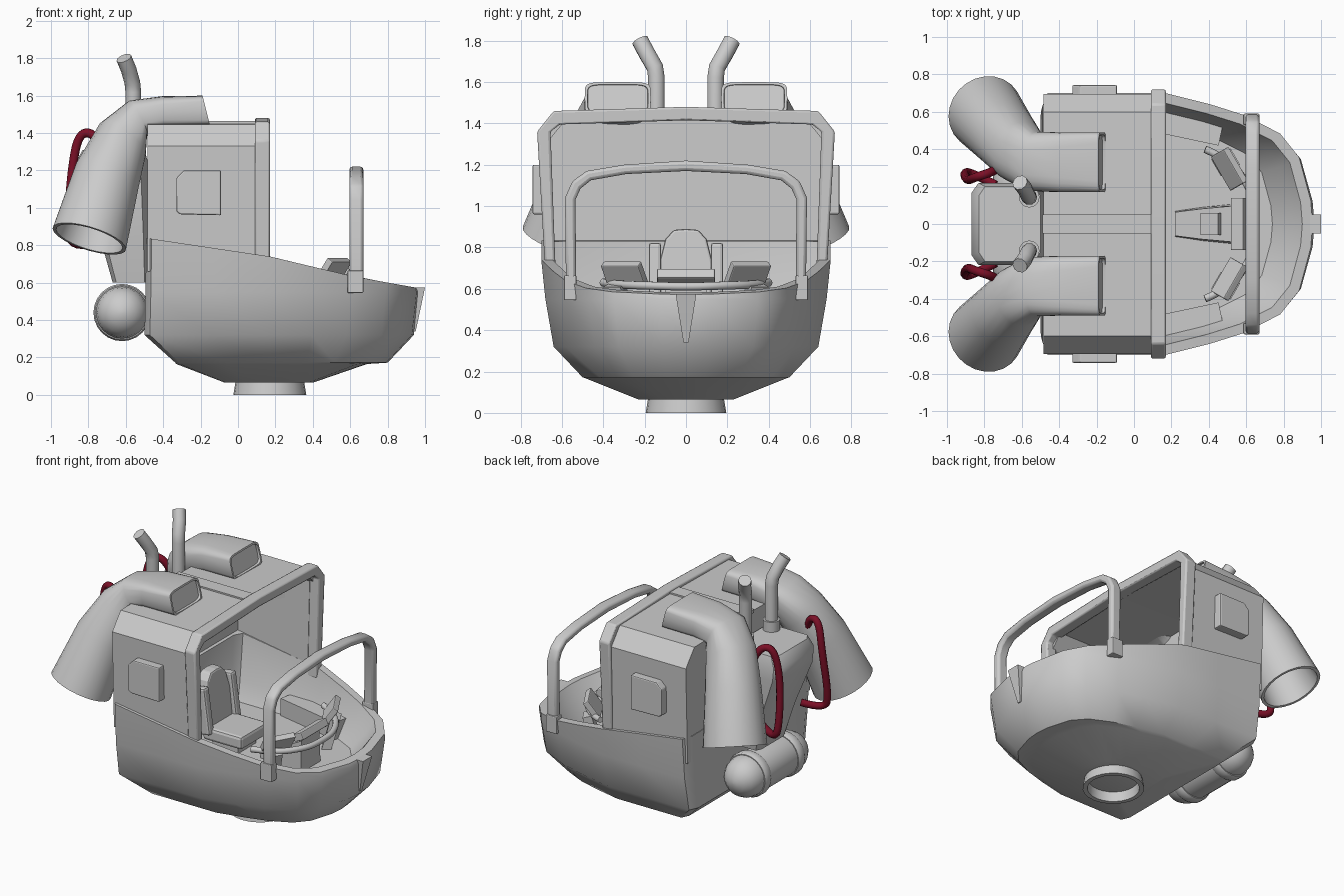
import bpy, bmesh, math
from mathutils import Vector

if "Cube" in bpy.data.objects:
    bpy.data.objects.remove(bpy.data.objects["Cube"])


def finish(name, bm, smooth=None, bevel=0):
    bmesh.ops.recalc_face_normals(bm, faces=bm.faces)
    me = bpy.data.meshes.new(name)
    bm.to_mesh(me)
    bm.free()
    ob = bpy.data.objects.new(name, me)
    bpy.context.collection.objects.link(ob)
    if bevel:
        m = ob.modifiers.new("bevel", 'BEVEL')
        m.width, m.segments, m.limit_method = bevel, 2, 'ANGLE'
    if smooth:
        bpy.ops.object.select_all(action='DESELECT')
        ob.select_set(True)
        bpy.context.view_layer.objects.active = ob
        bpy.ops.object.shade_smooth_by_angle(angle=math.radians(smooth))
    return ob


def loft(name, rings, smooth=None, bevel=0, closed=False):
    """Skin equal-sized rings; cap the ends unless closed into a loop."""
    bm = bmesh.new()
    vs = [[bm.verts.new(p) for p in r] for r in rings]
    n = len(vs[0])
    pairs = list(zip(vs, vs[1:])) + ([(vs[-1], vs[0])] if closed else [])
    for a, b in pairs:
        for i in range(n):
            bm.faces.new((a[i], a[(i + 1) % n], b[(i + 1) % n], b[i]))
    if not closed:
        bm.faces.new(vs[0])
        bm.faces.new(vs[-1])
    return finish(name, bm, smooth, bevel)


def box(name, loc, size, rot=(0, 0, 0), bevel=0):
    bm = bmesh.new()
    bmesh.ops.create_cube(bm, size=1)
    bmesh.ops.scale(bm, vec=size, verts=bm.verts)
    ob = finish(name, bm, None, bevel)
    ob.location = loc
    ob.rotation_euler = [math.radians(a) for a in rot]
    return ob


def mirrored(half):
    """Half profile (y, z) from the +y foot to the centre -> full arch."""
    return half + [(-y, z) for y, z in reversed(half) if y > 0]


def arch(name, outer, inner, x0, x1, bevel):
    rings = [[(x0, *o), (x1, *o), (x1, *i), (x0, *i)]
             for o, i in zip(mirrored(outer), mirrored(inner))]
    return loft(name, rings, 35, bevel)


def tube(name, pts, r, order=3, color=None):
    cu = bpy.data.curves.new(name, 'CURVE')
    cu.dimensions, cu.bevel_depth, cu.bevel_resolution, cu.use_fill_caps = '3D', r, 3, True
    sp = cu.splines.new('NURBS' if order > 2 else 'POLY')
    sp.points.add(len(pts) - 1)
    for p, c in zip(sp.points, pts):
        p.co = (*c, 1)
    if order > 2:
        sp.order_u, sp.use_endpoint_u, sp.resolution_u = order, True, 6
    ob = bpy.data.objects.new(name, cu)
    bpy.context.collection.objects.link(ob)
    bpy.ops.object.select_all(action='DESELECT')
    ob.select_set(True)
    bpy.context.view_layer.objects.active = ob
    bpy.ops.object.convert(target='MESH')
    ob = bpy.context.object
    bpy.ops.object.shade_smooth_by_angle(angle=math.radians(40))
    if color:
        ob.data.materials.clear()
        ob.data.materials.append(color)
    return ob


def section(c, t, a, b, n, s=1, count=24):
    """Superellipse ring around c, across direction t; s mirrors it in y."""
    c, t = Vector(c), Vector(t).normalized()
    up = Vector((-1, 0, 1))
    v = (up - t * up.dot(t)).normalized()
    u = v.cross(t)
    ring = []
    for i in range(count):
        w = 2 * math.pi * i / count
        k, q = math.cos(w), math.sin(w)
        p = c + u * a * math.copysign(abs(k) ** (2 / n), k) + v * b * math.copysign(abs(q) ** (2 / n), q)
        ring.append((p.x, p.y * s, p.z))
    return ring


def lathe(name, prof, centre, axis='Z', count=24, closed=False):
    cx, cy, cz = centre
    rings = []
    for r, h in prof:
        ws = [2 * math.pi * i / count for i in range(count)]
        rings.append([(cx + r * math.cos(w), cy + r * math.sin(w), cz + h) if axis == 'Z'
                      else (cx + r * math.cos(w), cy + h, cz + r * math.sin(w)) for w in ws])
    return loft(name, rings, 40, closed=closed)


# Hull: one plan outline scaled through several levels, then back down inside
PLAN = [(0, 0), (0, .9), (.02, 1), (.25, 1), (.455, 1), (.62, .915), (.75, .83),
        (.88, .69), (.95, .51), (.993, .18), (1, 0)]


def sheer(x):
    ks = [(-.5, .84), (.17, .74), (.63, .63), (.97, .57)]
    for (xa, za), (xb, zb) in zip(ks, ks[1:]):
        if x <= xb:
            break
    return za + (zb - za) * (x - xa) / (xb - xa)


def level(x0, x1, w, z=None):
    full = PLAN + [(a, -b) for a, b in PLAN[-2:0:-1]]
    pts = [(x0 + a * (x1 - x0), b * w) for a, b in full]
    return [(x, y, sheer(x) if z is None else z) for x, y in pts]


loft("hull", [level(-.07, .4, .23, .065), level(-.33, .69, .48, .165), level(-.335, .8, .5, .172),
              level(-.5, .94, .64, .32), level(-.495, .965, .68, .55), level(-.49, .955, .7),
              level(-.44, .9, .645), level(-.43, .85, .6, .52), level(-.4, .74, .54, .4)], 38)
loft("bow_wedge", [[(.9, -h, z), (x, -h, z), (x, h, z), (.9, h, z)]
                   for x, h, z in [(.95, .012, .34), (.98, .035, .48), (1, .05, .575)]])
lathe("base_ring", [(.195, 0), (.18, .09), (.155, .09), (.165, 0)], (.17, 0, 0), closed=True)
box("keel_plate", (.17, 0, .075), (.3, .16, .02))

# Cabin shell: extruded roof profile, open at the front and underneath
bm = bmesh.new()
prof = mirrored([(.675, .66), (.695, 1.33), (.6, 1.445), (.0, 1.455)])
back, front = ([bm.verts.new((x, *p)) for p in prof] for x in (-.485, .12))
bm.faces.new(back)
for i in range(len(prof) - 1):
    bm.faces.new((back[i], back[i + 1], front[i + 1], front[i]))
cabin = finish("cabin", bm)
m = cabin.modifiers.new("thickness", 'SOLIDIFY')
m.thickness, m.offset = .035, -1
arch("cabin_front_frame", [(.68, .67), (.72, 1.36), (.64, 1.46), (0, 1.48)],
     [(.63, .67), (.655, 1.36), (.61, 1.395), (0, 1.415)], .09, .17, .01)
box("roof_rib", (-.2, 0, 1.452), (.58, .1, .025))
arch("roll_bar", [(.58, .58), (.585, 1.04), (.55, 1.12), (.48, 1.17), (.3, 1.2), (0, 1.22)],
     [(.53, .58), (.535, 1.03), (.51, 1.085), (.46, 1.125), (.29, 1.155), (0, 1.17)], .595, .67, .015)

for s in (1, -1):
    side = "left" if s > 0 else "right"
    box(side + "_bar_bracket", (.628, s * .56, .605), (.085, .06, .12), bevel=.006)
    # Side hatch with two clipped corners
    hatch = [(-.09, .96), (-.09, 1.2), (-.29, 1.2), (-.33, 1.16), (-.33, .98), (-.31, .965)]
    loft(side + "_hatch", [[(x, s * .66, z) for x, z in hatch], [(x, s * .742, z) for x, z in hatch]],
         bevel=.008)

    # Air duct: squared intake on the roof sweeping to a round outlet
    d = (-.28, .3, -.9)
    path = [((-.185, .33, 1.52), (-1, 0, -.25), .145, .068, 6),
            ((-.17, .33, 1.52), (-1, 0, -.25), .147, .07, 6),
            ((-.17, .33, 1.52), (-1, 0, -.25), .16, .082, 6),
            ((-.4, .33, 1.512), (-1, 0, -.05), .16, .085, 4),
            ((-.54, .335, 1.475), (-.9, .15, -.45), .16, .105, 3),
            ((-.62, .39, 1.36), (-.6, .35, -.8), .165, .15, 2.3),
            ((-.7, .48, 1.17), (-.35, .33, -.9), .18, .18, 2),
            ((-.795, .595, .835), d, .205, .205, 2), ((-.795, .595, .835), d, .185, .185, 2),
            ((-.735, .53, 1.03), d, .165, .165, 2)]
    loft(side + "_duct", [section(*p, s=s) for p in path], 40)

    # Exhaust stack
    tube(side + "_exhaust", [(-.56, s * .143, 1.2), (-.56, s * .143, 1.62), (-.565, s * .15, 1.67),
                             (-.585, s * .19, 1.74), (-.61, s * .222, 1.8)], .042, 2)
    lathe(side + "_exhaust_collar", [(.055, 0), (.055, .1)], (-.56, s * .143, 1.28), count=16)

    # Control screen, its arm and the ledge beside the seat
    box(side + "_screen", (.51, s * .295, .665), (.04, .21, .14), (0, 35, 30 * s), .006)
    box(side + "_screen_arm", (.49, s * .33, .5), (.06, .1, .24), (0, 15, 30 * s))
    box(side + "_side_ledge", (.22, s * .53, .46), (.5, .12, .12), (0, 0, -12 * s))
    box(side + "_seat_bolster", (-.16, s * .15, .66), (.09, .06, .32), (0, -8, 0), .015)

# Red hoses between ducts and engine
red = bpy.data.materials.new("hose_red")
red.diffuse_color = (.2, .005, .02, 1)
red.use_nodes = True
red.node_tree.nodes["Principled BSDF"].inputs["Base Color"].default_value = red.diffuse_color
for s in (1, -1):
    tube("hose", [(-.71, s * .31, 1.26), (-.75, s * .28, 1.39), (-.85, s * .25, 1.41), (-.89, s * .23, 1.2),
                  (-.91, s * .27, .9), (-.88, s * .28, .78), (-.74, s * .21, .82)], .024, 3, red)

# Rear engine housing
eng = [(-.67, -.48, .16, .6), (-.74, -.48, .2, .85), (-.86, -.48, .22, 1.15),
       (-.87, -.48, .22, 1.24), (-.83, -.5, .2, 1.31)]
loft("engine", [[((a + b) / 2 + (b - a) / 2 * x, h * y, z) for x, y in
                 [(-1, -.75), (-.8, -1), (.8, -1), (1, -.75), (1, .75), (.8, 1), (-.8, 1), (-1, .75)]]
                for a, b, h, z in eng], 35)

# Capsule tank with end bands
R, L = .145, .22
cap = [(R * math.cos(t), L + R * math.sin(t)) for t in [math.radians(a) for a in (0, 20, 40, 60, 78, 88)]]
lathe("tank", [(r * .96, -h) for r, h in reversed(cap)] + [(r * .96, h) for r, h in cap],
      (-.62, 0, .44), 'Y')
for s in (1, -1):
    lathe("tank_band", [(R, s * .15), (R + .008, s * .165), (R + .008, s * .205), (R, s * .22)],
          (-.62, 0, .44), 'Y')

# Seat
shape = mirrored([(.12, .5), (.13, .72), (.1, .84), (.06, .885), (0, .89)])
loft("seat_back", [[(x - .12 * (z - .5), y, z) for y, z in shape] for x in (-.2, -.12)], bevel=.012)
box("seat_cushion", (-.02, 0, .5), (.3, .3, .09), bevel=.02)
box("seat_base", (-.03, 0, .42), (.2, .2, .12))

# Dashboard, pedestal and curved rail
loft("pedestal", [[(x, -h, .38), (x, h, .38), (x, h * .9, z), (x, -h * .9, z)]
                  for x, h, z in [(.22, .07, .44), (.36, .09, .51), (.56, .11, .62)]])
box("pedestal_panel", (.41, 0, .56), (.11, .12, .03), (0, -30, 0))
box("dashboard", (.56, 0, .66), (.075, .28, .05), (0, -25, 0), .006)
tube("console_rail", [(.38, .4, .63), (.52, .34, .62), (.64, .16, .615), (.65, 0, .61),
                      (.64, -.16, .615), (.52, -.34, .62), (.38, -.4, .63)], .02)
